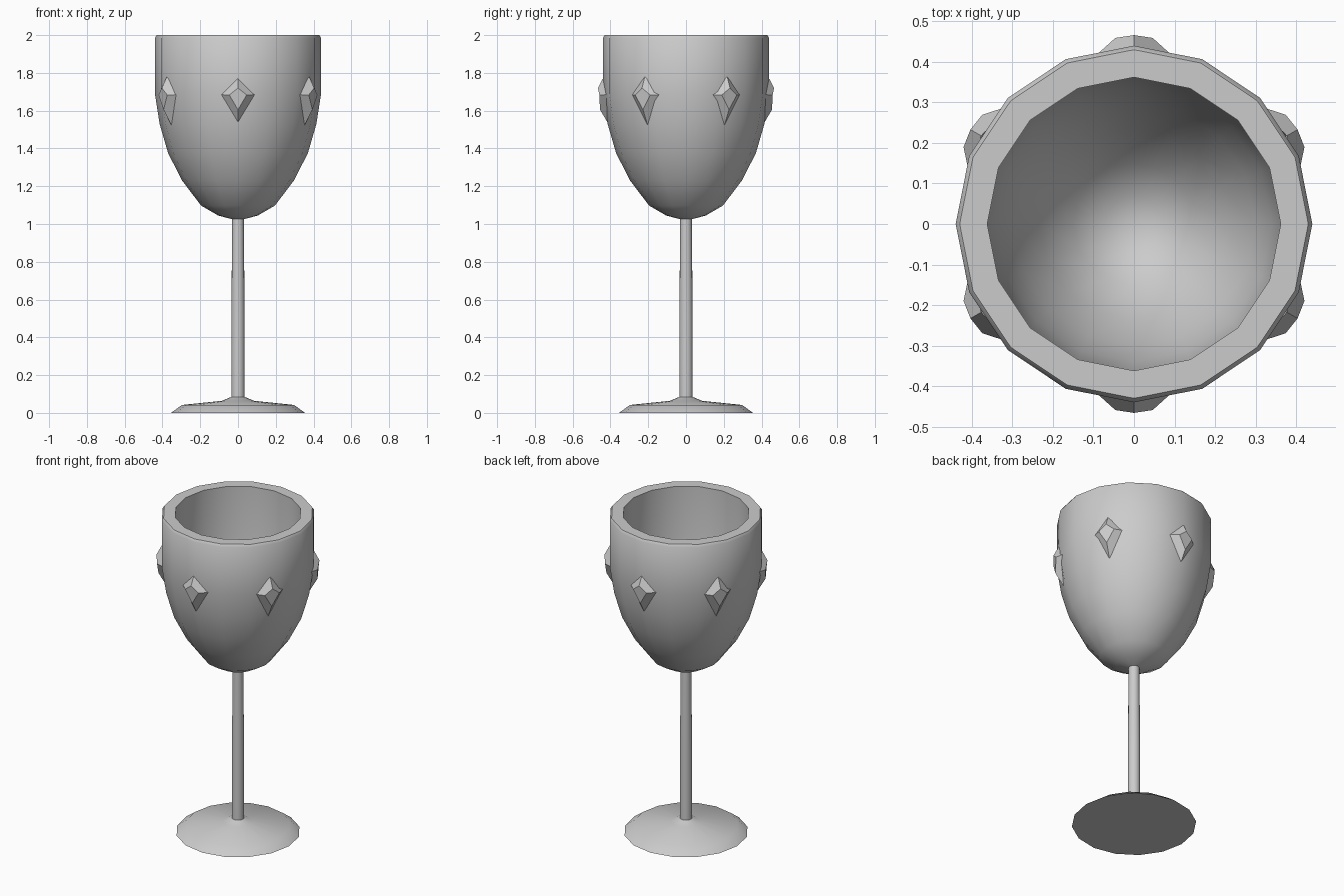
import bpy
from math import sin, cos, pi, radians

if "Cube" in bpy.data.objects:
    bpy.data.objects.remove(bpy.data.objects["Cube"])

SIDES = 16


def make_object(name, verts, faces):
    mesh = bpy.data.meshes.new(name)
    mesh.from_pydata(verts, [], faces)
    mesh.update()
    obj = bpy.data.objects.new(name, mesh)
    bpy.context.collection.objects.link(obj)
    return obj


def lathe(name, profile, cap_start=False, cap_end=False, angle=35):
    """Spin (radius, height) points, listed bottom-out-up, around z."""
    verts = [(r * cos(2 * pi * i / SIDES), r * sin(2 * pi * i / SIDES), z)
             for r, z in profile for i in range(SIDES)]
    faces = []
    for k in range(len(profile) - 1):
        for i in range(SIDES):
            j = (i + 1) % SIDES
            a, b = k * SIDES, (k + 1) * SIDES
            faces.append((a + i, a + j, b + j, b + i))
    if cap_start:
        faces.append(tuple(reversed(range(SIDES))))
    if cap_end:
        last = (len(profile) - 1) * SIDES
        faces.append(tuple(range(last, last + SIDES)))
    obj = make_object(name, verts, faces)
    bpy.ops.object.select_all(action='DESELECT')
    bpy.context.view_layer.objects.active = obj
    obj.select_set(True)
    bpy.ops.object.shade_smooth_by_angle(angle=radians(angle))
    return obj


# Foot: shallow disc rising to the stem
lathe("foot", [(0.355, 0), (0.297, 0.042), (0.085, 0.064), (0.035, 0.085)],
      cap_start=True, angle=45)

# Stem: thin rod with a slight taper
lathe("stem", [(0.035, 0.085), (0.035, 0.5), (0.031, 1.03)])

# Bowl: outer wall, flat rim, inner wall down to the bottom
lathe("bowl", [(0.03, 1.025), (0.105, 1.045), (0.195, 1.097), (0.296, 1.23),
               (0.37, 1.375), (0.415, 1.53), (0.44, 1.69), (0.44, 1.985),
               (0.43, 2.0), (0.362, 2.0), (0.362, 1.69), (0.34, 1.54),
               (0.30, 1.41), (0.235, 1.28), (0.15, 1.16), (0.07, 1.11),
               (0.02, 1.10)], cap_end=True, angle=40)

# Gems: six faceted kites set around the bowl
base = [(0, 0.435, 1.78), (0.095, 0.415, 1.685), (0, 0.408, 1.525), (-0.095, 0.415, 1.685)]
crown = [(0, 0.466, 1.72), (0.046, 0.459, 1.683), (0, 0.455, 1.605), (-0.046, 0.459, 1.683)]
for n in range(6):
    t = radians(-90 + 60 * n)
    verts = [(d * cos(t) - s * sin(t), d * sin(t) + s * cos(t), z)
             for s, d, z in base + crown]
    faces = [(7, 6, 5, 4)] + [((i + 1) % 4, i, i + 4, (i + 1) % 4 + 4) for i in range(4)]
    make_object(f"gem_{n + 1}", verts, faces)
